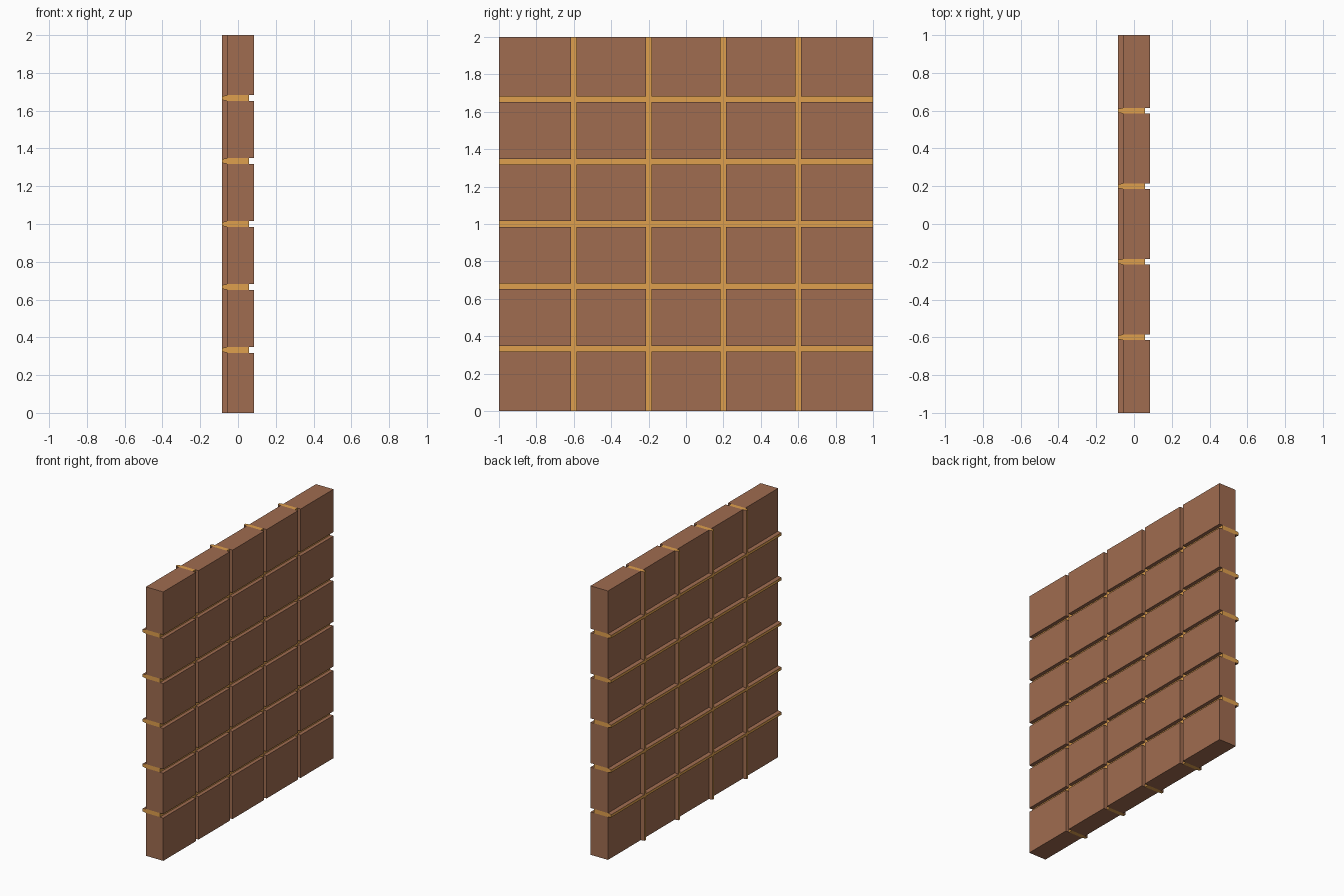
import bpy

if "Cube" in bpy.data.objects:
    bpy.data.objects.remove(bpy.data.objects["Cube"])

COLS, ROWS = 5, 6
CW, RH = 2 / COLS, 2 / ROWS
G = 0.015                        # half width of a joint
X_BACK, X_BLOCK, X_IN, X_FRONT = -0.085, -0.058, 0.058, 0.085


def material(name, colour):
    m = bpy.data.materials.new(name)
    m.diffuse_color = (*colour, 1)
    m.use_nodes = True
    m.node_tree.nodes["Principled BSDF"].inputs["Base Color"].default_value = m.diffuse_color
    return m


brown = material("brown", (0.35, 0.15, 0.08))
orange = material("orange", (0.74, 0.35, 0.075))


def add_mesh(name, verts, faces, mats):
    me = bpy.data.meshes.new(name)
    me.from_pydata(verts, [], faces)
    for m in mats:
        me.materials.append(m)
    ob = bpy.data.objects.new(name, me)
    bpy.context.collection.objects.link(ob)
    return ob


def block(name, y0, y1, z0, z1):
    verts = [(x, y, z) for x in (X_BLOCK, X_FRONT) for y in (y0, y1) for z in (z0, z1)]
    faces = [(0, 1, 3, 2), (4, 6, 7, 5), (0, 4, 5, 1),
             (2, 3, 7, 6), (0, 2, 6, 4), (1, 5, 7, 3)]
    add_mesh(name, verts, faces, [brown])


def strip(name, centre, upright):
    # joint profile: fills the gap and narrows where it stands out at the back
    t = 0.010
    prof = [(X_BACK, -t), (X_BLOCK, -G), (X_IN, -G), (X_IN, G), (X_BLOCK, G), (X_BACK, t)]
    if upright:
        verts = [(x, centre + w, z) for z in (0, 2) for x, w in prof]
    else:
        verts = [(x, y, centre + w) for y in (1, -1) for x, w in prof]
    n = len(prof)
    faces = [tuple(reversed(range(n))), tuple(range(n, 2 * n))]
    faces += [(i, (i + 1) % n, n + (i + 1) % n, n + i) for i in range(n)]
    ob = add_mesh(name, verts, faces, [orange, brown])
    # brown flanks on the raised part
    for i in (2, 6):
        ob.data.polygons[i].material_index = 1


# Blocks of the wall
for c in range(COLS):
    for r in range(ROWS):
        block(f"block_{c}_{r}",
              -1 + c * CW + (G if c else 0),
              -1 + (c + 1) * CW - (G if c < COLS - 1 else 0),
              r * RH + (G if r else 0),
              (r + 1) * RH - (G if r < ROWS - 1 else 0))

# Joint strips
for c in range(1, COLS):
    strip(f"vertical_strip_{c}", -1 + c * CW, True)
for r in range(1, ROWS):
    strip(f"horizontal_strip_{r}", r * RH, False)
